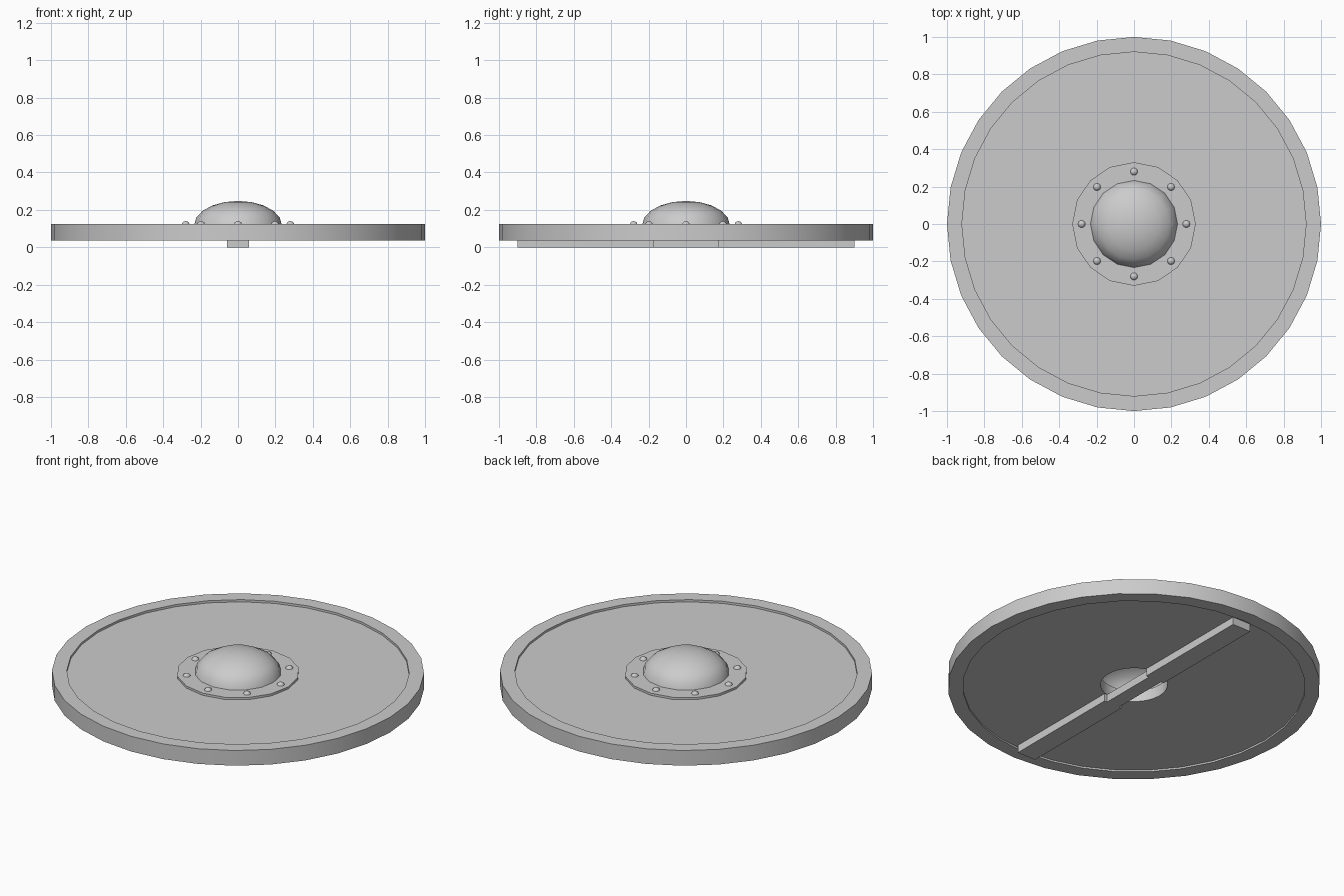
import bpy, math

if "Cube" in bpy.data.objects:
    bpy.data.objects.remove(bpy.data.objects["Cube"])

def make(name, verts, faces):
    me = bpy.data.meshes.new(name)
    me.from_pydata(verts, [], faces)
    me.update()
    ob = bpy.data.objects.new(name, me)
    bpy.context.collection.objects.link(ob)
    bpy.ops.object.select_all(action='DESELECT')
    ob.select_set(True)
    bpy.context.view_layer.objects.active = ob
    bpy.ops.object.mode_set(mode='EDIT')
    bpy.ops.mesh.select_all(action='SELECT')
    bpy.ops.mesh.remove_doubles(threshold=0.0001)
    bpy.ops.mesh.normals_make_consistent(inside=False)
    bpy.ops.object.mode_set(mode='OBJECT')
    bpy.ops.object.shade_smooth_by_angle(angle=math.radians(35))
    return ob

def lathe(name, profile, sides, closed=True):
    """Revolve (radius, z) points around the z axis."""
    n = len(profile)
    verts = [(r * math.cos(2 * math.pi * i / sides), r * math.sin(2 * math.pi * i / sides), z)
             for i in range(sides) for r, z in profile]
    faces = []
    for i in range(sides):
        a, b = i * n, (i + 1) % sides * n
        for j in range(n if closed else n - 1):
            k = (j + 1) % n
            faces.append((a + j, b + j, b + k, a + k))
    return make(name, verts, faces)

def ring(name, r0, r1, z0, z1, sides):
    return lathe(name, [(r0, z0), (r1, z0), (r1, z1), (r0, z1)], sides)

def arc(r, h, z, steps):
    return [(r * math.cos(math.pi / 2 * i / steps), z + h * math.sin(math.pi / 2 * i / steps))
            for i in range(steps + 1)]

# Rim and board with a hand hole
ring("rim", 0.92, 1.0, 0.035, 0.125, 32)
ring("board", 0.18, 0.925, 0.045, 0.112, 32)

# Boss: flange and hollow dome
ring("boss_flange", 0.21, 0.33, 0.108, 0.125, 16)
outer = arc(0.235, 0.13, 0.118, 5)
inner = arc(0.212, 0.115, 0.118, 5)
lathe("boss_dome", outer + inner[::-1], 16)

# Rivets around the flange
for i in range(8):
    a = math.tau * i / 8
    rivet = lathe(f"rivet_{i + 1}", arc(0.021, 0.018, 0.122, 3), 10, closed=False)
    rivet.location = (0.28 * math.cos(a), 0.28 * math.sin(a), 0)

# Handle bar on the back, narrowed at the grip
half = [(0.06, -0.9), (0.06, -0.175), (0.042, -0.175), (0.042, 0.175), (0.06, 0.175), (0.06, 0.9)]
outline = half + [(-x, -y) for x, y in half]
n = len(outline)
verts = [(x, y, z) for z in (0.0, 0.046) for x, y in outline]
faces = [(i, (i + 1) % n, n + (i + 1) % n, n + i) for i in range(n)]
faces += [tuple(range(n))[::-1], tuple(range(n, 2 * n))]
make("handle", verts, faces)
